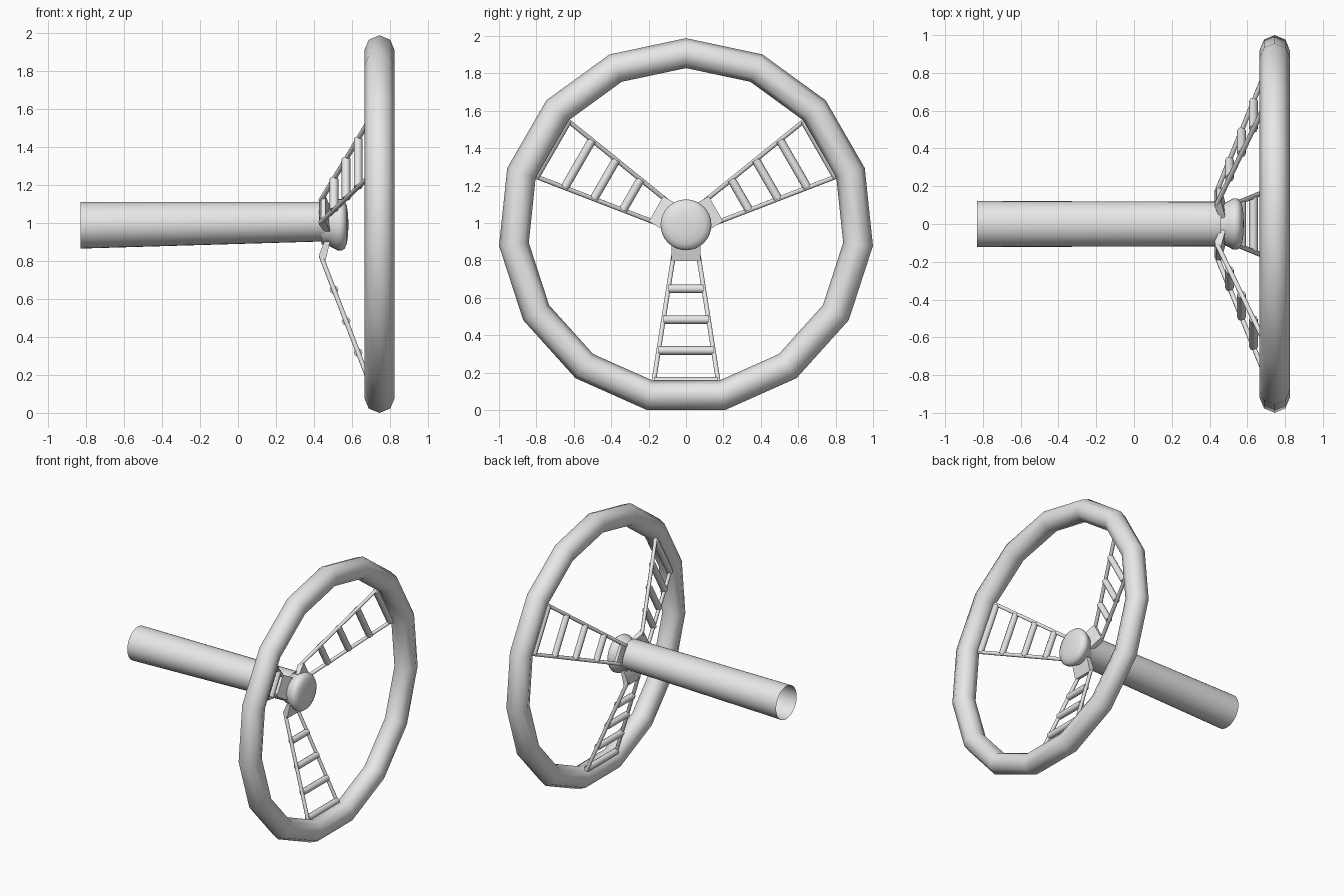
import bpy, bmesh
from math import pi, sin, cos, radians
from mathutils import Vector, Matrix

old = bpy.data.objects.get("Cube")
if old:
    bpy.data.objects.remove(old, do_unlink=True)

CENTER_Z = 0.983   # wheel axis height

grey = bpy.data.materials.new("plain grey")
grey.use_nodes = True
grey.diffuse_color = (0.8, 0.8, 0.8, 1)
grey.node_tree.nodes["Principled BSDF"].inputs["Base Color"].default_value = (0.8, 0.8, 0.8, 1)


def make_object(name, bm, angle=None):
    bmesh.ops.recalc_face_normals(bm, faces=bm.faces[:])
    mesh = bpy.data.meshes.new(name)
    bm.to_mesh(mesh)
    bm.free()
    mesh.materials.append(grey)
    obj = bpy.data.objects.new(name, mesh)
    bpy.context.collection.objects.link(obj)
    bpy.ops.object.select_all(action='DESELECT')
    obj.select_set(True)
    bpy.context.view_layer.objects.active = obj
    if angle:
        bpy.ops.object.shade_smooth_by_angle(angle=radians(angle))
    else:
        bpy.ops.object.shade_smooth()
    return obj


def tube(bm, start, end, radius, sides=8):
    start, end = Vector(start), Vector(end)
    axis = end - start
    turn = axis.to_track_quat('Z', 'Y').to_matrix().to_4x4()
    bmesh.ops.create_cone(bm, cap_ends=True, segments=sides, radius1=radius, radius2=radius,
                          depth=axis.length,
                          matrix=Matrix.Translation((start + end) / 2) @ turn)


def loft(bm, sections, sides):
    """Skin elliptical sections (x, centre z, half width, half height)."""
    rings = []
    for x, z, w, h in sections:
        rings.append([bm.verts.new((x, w * cos(2 * pi * i / sides), z + h * sin(2 * pi * i / sides)))
                      for i in range(sides)])
    for a, b in zip(rings, rings[1:]):
        for i in range(sides):
            j = (i + 1) % sides
            bm.faces.new((a[i], a[j], b[j], b[i]))
    return rings


# Rim: coarse fifteen-sided ring
bpy.ops.mesh.primitive_torus_add(major_segments=15, minor_segments=8, major_radius=0.925,
                                 minor_radius=0.08, location=(0.745, 0, CENTER_Z),
                                 rotation=(0, -pi / 2, 0))
rim = bpy.context.object
rim.name = "rim"
rim.data.materials.append(grey)
bpy.ops.object.shade_smooth()

# Column: open tube, slightly flattened towards the wheel
bm = bmesh.new()
loft(bm, [(-0.83, 0.988, 0.122, 0.123), (0.46, 1.007, 0.118, 0.104)], 32)
make_object("column", bm)

# Hub knob: flared neck and rounded face
bm = bmesh.new()
profile = [(0.44, 0.104), (0.475, 0.108), (0.5, 0.122), (0.525, 0.135), (0.545, 0.136),
           (0.562, 0.124), (0.573, 0.1), (0.579, 0.06)]
rings = loft(bm, [(x, 0.99, r, r) for x, r in profile], 32)
tip = bm.verts.new((0.582, 0, 0.99))
for i in range(32):
    bm.faces.new((rings[-1][i], rings[-1][(i + 1) % 32], tip))
make_object("hub_knob", bm)


# Spokes: ladder frames sloping from the hub out to the rim
def spoke_point(r, side):
    return (0.44 + 0.385 * (r - 0.165), side * (0.068 + 0.157 * (r - 0.165)), r)


for name, angle in (("lower_spoke", 180), ("upper_front_spoke", 60), ("upper_back_spoke", -60)):
    bm = bmesh.new()
    for side in (-1, 1):
        tube(bm, spoke_point(0.155, side), spoke_point(0.86, side), 0.013)
    for r in (0.335, 0.5, 0.665, 0.83):
        tube(bm, spoke_point(r, -1), spoke_point(r, 1), 0.023)
    # Root tab bending into the column
    outline = [(0.455, 0.08), (0.427, 0.15), (0.438, 0.185), (0.46, 0.185), (0.485, 0.08)]
    sides = [[bm.verts.new((x, s * 0.078, r)) for x, r in outline] for s in (-1, 1)]
    bm.faces.new(sides[0])
    bm.faces.new(sides[1])
    for i in range(len(outline)):
        j = (i + 1) % len(outline)
        bm.faces.new((sides[0][i], sides[0][j], sides[1][j], sides[1][i]))
    bm.transform(Matrix.Translation((0, 0, CENTER_Z)) @ Matrix.Rotation(radians(angle), 4, 'X'))
    make_object(name, bm, 50)
